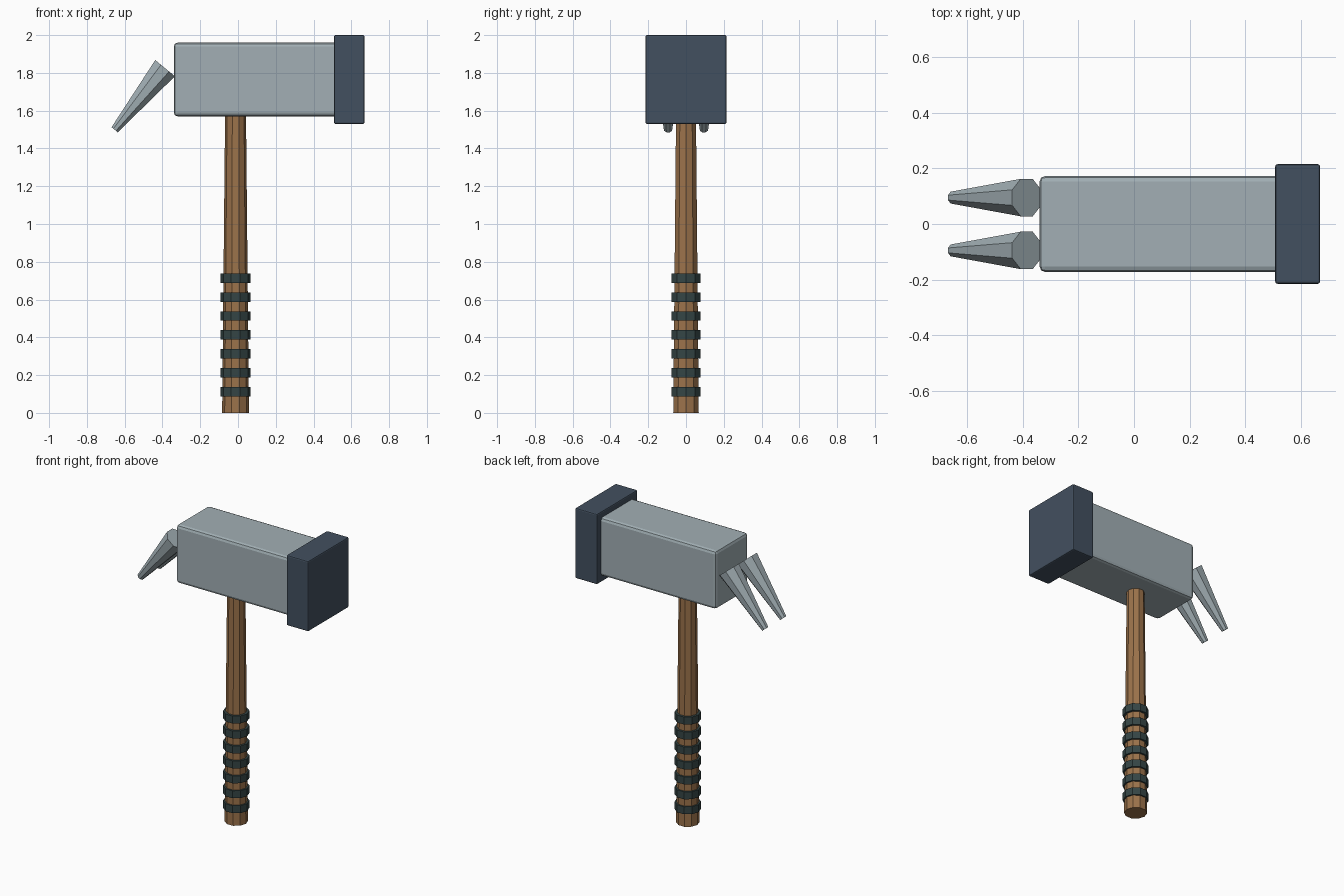
import bpy, math
from mathutils import Vector

if "Cube" in bpy.data.objects:
    bpy.data.objects.remove(bpy.data.objects["Cube"])

HANDLE_X = -0.013


def material(name, rgb):
    m = bpy.data.materials.new(name)
    m.diffuse_color = (*rgb, 1)
    m.use_nodes = True
    m.node_tree.nodes["Principled BSDF"].inputs["Base Color"].default_value = m.diffuse_color
    return m


steel = material("steel", (0.36, 0.43, 0.46))
dark_steel = material("dark_steel", (0.055, 0.08, 0.115))
wood = material("wood", (0.33, 0.17, 0.07))
wrap = material("wrap", (0.035, 0.06, 0.06))


def finish(name, mat):
    ob = bpy.context.object
    ob.name = name
    ob.data.materials.append(mat)
    return ob


def box(name, lo, hi, bevel, mat):
    lo, hi = Vector(lo), Vector(hi)
    bpy.ops.mesh.primitive_cube_add(size=1, location=(lo + hi) / 2)
    ob = finish(name, mat)
    ob.scale = hi - lo
    bpy.ops.object.transform_apply(location=False, rotation=False, scale=True)
    mod = ob.modifiers.new("bevel", 'BEVEL')
    mod.width, mod.segments = bevel, 2


def cone(name, start, end, r1, r2, sides, turn, mat):
    """Tapered prism from start to end; turn spins the polygon about its axis."""
    start, end = Vector(start), Vector(end)
    axis = end - start
    bpy.ops.mesh.primitive_cone_add(vertices=sides, radius1=r1, radius2=r2, depth=axis.length)
    ob = finish(name, mat)
    ob.rotation_euler.z = turn
    bpy.ops.object.transform_apply(location=False, rotation=True, scale=False)
    ob.rotation_euler.y = math.atan2(axis.x, axis.z)
    ob.location = (start + end) / 2


# Head block and striking face
box("head", (-0.34, -0.1725, 1.57), (0.53, 0.1725, 1.96), 0.02, steel)
box("striking_face", (0.508, -0.215, 1.53), (0.67, 0.215, 2.0), 0.008, dark_steel)

# Wooden handle
cone("handle", (HANDLE_X, 0, 0), (HANDLE_X, 0, 1.62), 0.071, 0.055, 10, math.pi / 2, wood)

# Grip bands
for i in range(7):
    z = 0.113 + 0.1 * i
    cone(f"grip_band_{i + 1}", (HANDLE_X, 0, z - 0.025), (HANDLE_X, 0, z + 0.025),
         0.08, 0.08, 10, math.pi / 2, wrap)

# Paired claws
for side, y in (("left", 0.095), ("right", -0.095)):
    cone(f"{side}_claw", (-0.653, y, 1.499), (-0.386, y, 1.825), 0.023, 0.073, 8, math.pi / 8, steel)
